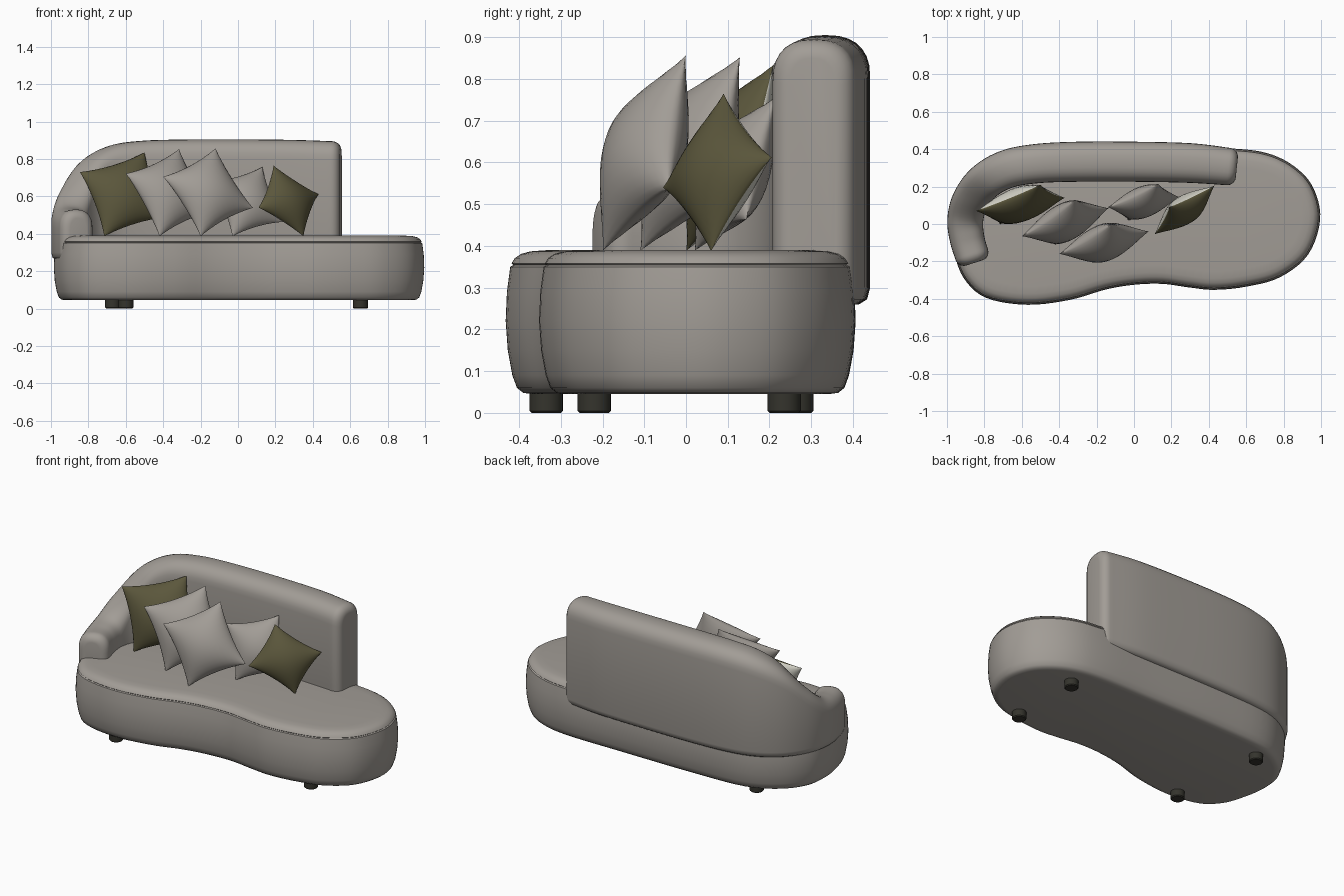
import bpy, bmesh, math
from mathutils import Vector

if "Cube" in bpy.data.objects:
    bpy.data.objects.remove(bpy.data.objects["Cube"])


def material(name, rgb):
    m = bpy.data.materials.new(name)
    m.diffuse_color = (*rgb, 1)
    m.use_nodes = True
    m.node_tree.nodes["Principled BSDF"].inputs["Base Color"].default_value = m.diffuse_color
    return m


GREY = material("warm grey fabric", (0.36, 0.335, 0.305))
OLIVE = material("olive fabric", (0.105, 0.095, 0.045))
CREAM = material("cream fabric", (0.62, 0.61, 0.54))
DARK = material("dark foot", (0.035, 0.034, 0.026))


def finish(name, bm, mats, angle=40):
    bmesh.ops.recalc_face_normals(bm, faces=bm.faces)
    me = bpy.data.meshes.new(name)
    bm.to_mesh(me)
    bm.free()
    for m in mats:
        me.materials.append(m)
    for p in me.polygons:
        p.use_smooth = True
    me.set_sharp_from_angle(angle=math.radians(angle))
    ob = bpy.data.objects.new(name, me)
    bpy.context.collection.objects.link(ob)
    return ob


def spline(pts, steps, closed):
    """Catmull-Rom through tuples of any size."""
    pts = [Vector(p) for p in pts]
    n = len(pts)
    get = (lambda i: pts[i % n]) if closed else (lambda i: pts[max(0, min(n - 1, i))])
    out = []
    for i in range(n if closed else n - 1):
        a, b, c, d = get(i - 1), get(i), get(i + 1), get(i + 2)
        for k in range(steps):
            t = k / steps
            out.append(0.5 * (2 * b + (c - a) * t + (2 * a - 5 * b + 4 * c - d) * t * t
                              + (3 * b - a - 3 * c + d) * t ** 3))
    if not closed:
        out.append(pts[-1])
    return out


def loft(bm, rings):
    """Skin closed rings and cap both ends."""
    vs = [[bm.verts.new(p) for p in r] for r in rings]
    n = len(vs[0])
    for a, b in zip(vs, vs[1:]):
        for i in range(n):
            j = (i + 1) % n
            bm.faces.new((a[i], a[j], b[j], b[i]))
    bm.faces.new(vs[0])
    bm.faces.new(vs[-1])


# Seat: kidney outline stacked through a soft profile with a seam groove
outline = spline([(-0.965, -0.14), (-0.91, -0.29), (-0.79, -0.395), (-0.57, -0.432),
                  (-0.34, -0.405), (-0.15, -0.35), (0.0, -0.325), (0.15, -0.32),
                  (0.3, -0.34), (0.43, -0.352), (0.6, -0.335), (0.78, -0.285),
                  (0.93, -0.165), (0.995, 0.02), (0.965, 0.18), (0.88, 0.29),
                  (0.74, 0.37), (0.55, 0.402), (0.2, 0.405), (-0.3, 0.405),
                  (-0.65, 0.385), (-0.85, 0.29), (-0.96, 0.15), (-0.985, 0.0)], 5, True)
profile = [(0.065, 0.045), (0.042, 0.048), (0.027, 0.06), (0.016, 0.09), (0.005, 0.15),
           (0, 0.22), (0.003, 0.29), (0.011, 0.35), (0.018, 0.354), (0.014, 0.358),
           (0.022, 0.371), (0.037, 0.381), (0.06, 0.387), (0.1, 0.39)]
N = len(outline)
rings = []
for inset, z in profile:
    ring = []
    for i, p in enumerate(outline):
        t = (outline[(i + 1) % N] - outline[i - 1]).normalized()
        ring.append((p.x - t.y * inset, p.y + t.x * inset, z))
    rings.append(ring)
bm = bmesh.new()
loft(bm, rings)
finish("seat", bm, [GREY])

# Backrest sweeping round into a low arm: path of (x, y, half width, top height)
path = spline([(0.505, 0.307, 0.1, 0.895), (0.3, 0.326, 0.106, 0.902), (0.0, 0.333, 0.107, 0.905),
               (-0.3, 0.333, 0.107, 0.904), (-0.52, 0.323, 0.105, 0.897),
               (-0.68, 0.293, 0.103, 0.872), (-0.80, 0.225, 0.1, 0.80),
               (-0.875, 0.125, 0.098, 0.665), (-0.902, 0.02, 0.096, 0.56),
               (-0.892, -0.08, 0.093, 0.532), (-0.867, -0.165, 0.091, 0.53)], 6, False)
BOTTOM = 0.26


def section(c, side, w, top, inset):
    """Rounded-top upright cross-section."""
    w, top, low = w - inset, top - inset, BOTTOM + inset * 0.4
    r = 0.1 - inset * 0.6
    pts = [(-0.75 * w, low), (-0.93 * w, low + 0.012), (-w, low + 0.04)]
    for k in range(15):
        a = math.pi * (1 - k / 14)
        ca, sa = math.cos(a), math.sin(a)
        pts.append((w * math.copysign(abs(ca) ** 0.8, ca), top - r + r * sa ** 0.85 if sa > 1e-6 else top - r))
    pts += [(w, low + 0.04), (0.93 * w, low + 0.012), (0.75 * w, low)]
    return [(c.x + side.x * a, c.y + side.y * a, z) for a, z in pts]


R = 0.045
caps = [(math.sin(a), 1 - math.cos(a)) for a in (math.radians(d) for d in (15, 35, 55, 75, 90))]
rings = []
last = len(path) - 1
for i, p in enumerate(path):
    t = (path[min(i + 1, last)] - path[max(i - 1, 0)]).xy.normalized()
    side = Vector((-t.y, t.x))
    body = section(p.xy, side, p[2], p[3], 0)
    ends = [section(p.xy + t * (R * f if i else -R * f), side, p[2], p[3], R * e) for f, e in caps]
    if i == 0:
        rings += ends[::-1] + [body]
    elif i == last:
        rings += [body] + ends
    else:
        rings.append(body)
bm = bmesh.new()
loft(bm, rings)
finish("backrest_and_arm", bm, [GREY], 50)


# Cushions: pinched squares given by three corners
def cushion(name, tl, tr, bl, thick, front, back):
    tl, tr, bl = Vector(tl), Vector(tr), Vector(bl)
    c, u, v = (tr + bl) / 2, (tr - tl) / 2, (bl - tl) / 2
    n = u.cross(v).normalized()
    if n.y > 0:
        n = -n
    M = 16
    bm = bmesh.new()
    for idx, sign in ((0, 1), (1, -1)):
        grid = []
        for i in range(M + 1):
            row = []
            for j in range(M + 1):
                s, t = -math.cos(math.pi * i / M), -math.cos(math.pi * j / M)
                h = max(0.0, (1 - s * s) * (1 - t * t)) ** 0.62
                row.append(bm.verts.new(c + u * s * (1 - 0.09 * (1 - t * t))
                                        + v * t * (1 - 0.09 * (1 - s * s)) + n * sign * thick * h))
            grid.append(row)
        for i in range(M):
            for j in range(M):
                f = bm.faces.new((grid[i][j], grid[i + 1][j], grid[i + 1][j + 1], grid[i][j + 1]))
                f.material_index = idx
    bmesh.ops.remove_doubles(bm, verts=bm.verts, dist=1e-5)
    finish(name, bm, [front, back], 60)


cushion("olive_cushion_left", (-0.845, 0.07, 0.73), (-0.50, 0.21, 0.835), (-0.715, 0.0, 0.387), 0.085, OLIVE, CREAM)
cushion("grey_cushion_left", (-0.60, -0.065, 0.722), (-0.315, 0.13, 0.853), (-0.42, -0.11, 0.387), 0.09, GREY, GREY)
cushion("grey_cushion_front", (-0.40, -0.16, 0.705), (-0.12, 0.0, 0.857), (-0.20, -0.20, 0.387), 0.09, GREY, GREY)
cushion("grey_cushion_back", (-0.14, 0.09, 0.68), (0.13, 0.215, 0.757), (-0.03, 0.02, 0.387), 0.075, GREY, GREY)
cushion("olive_cushion_right", (0.11, -0.055, 0.54), (0.19, 0.09, 0.765), (0.35, 0.06, 0.387), 0.07, OLIVE, CREAM)

# Feet
for k, (x, y) in enumerate([(-0.60, -0.335), (0.655, -0.22), (0.655, 0.235), (-0.67, 0.265)]):
    rings = [[(x + r * math.cos(a), y + r * math.sin(a), z)
              for a in (2 * math.pi * i / 24 for i in range(24))]
             for r, z in ((0.035, 0), (0.04, 0.005), (0.04, 0.055))]
    bm = bmesh.new()
    loft(bm, rings)
    finish(f"foot_{k + 1}", bm, [DARK])
